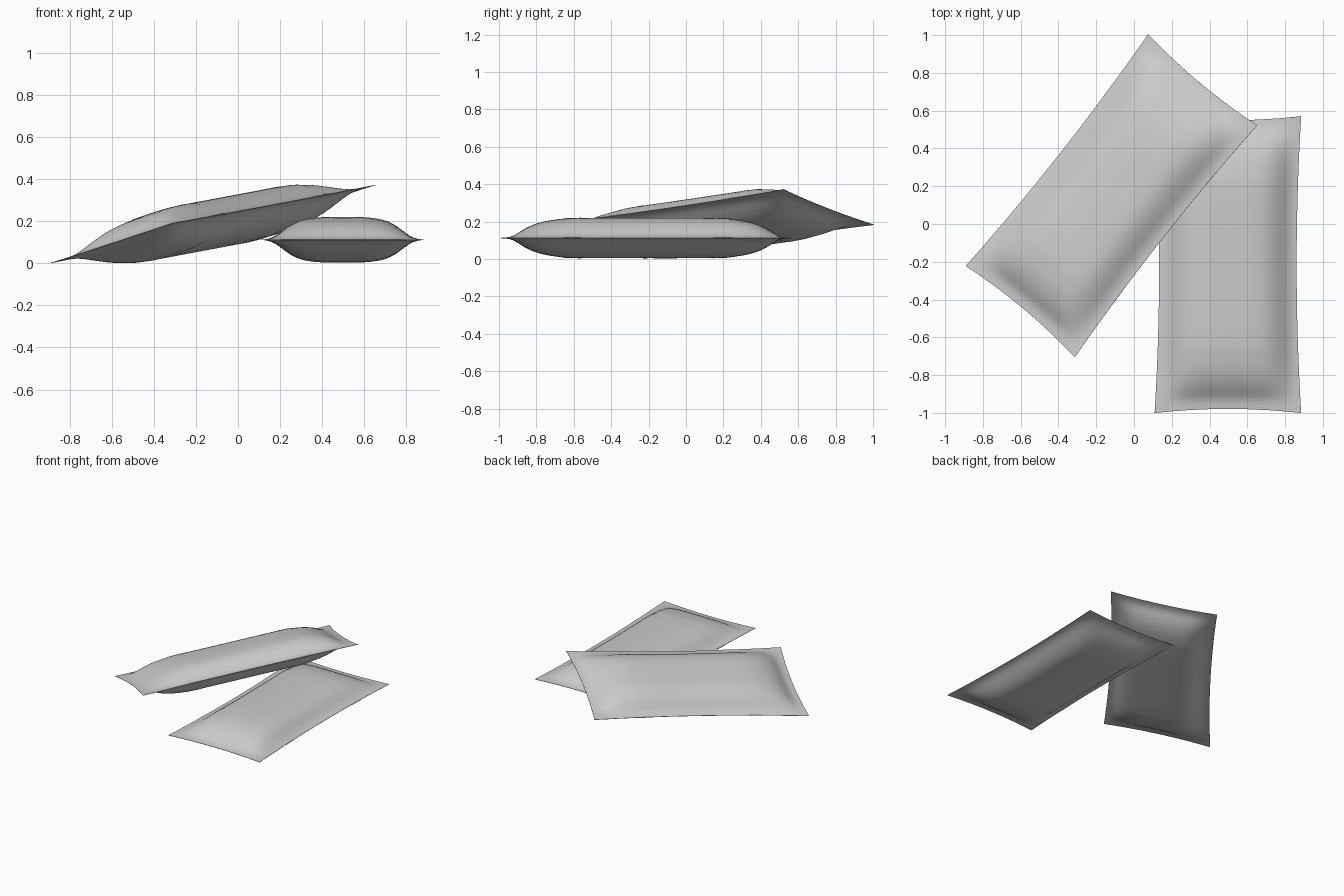
import bpy, bmesh, math
from mathutils import Matrix, Vector

if "Cube" in bpy.data.objects:
    bpy.data.objects.remove(bpy.data.objects["Cube"])

HALF_W, HALF_L, BULGE = 0.388, 0.786, 0.107
# puffiness (0..1) against distance from the sealed edge
SIDE = [(0, 0), (0.04, 0.06), (0.075, 0.3), (0.12, 0.62), (0.18, 0.87), (0.26, 0.98), (0.4, 1.0)]
END = [(0, 0), (0.06, 0.06), (0.1, 0.33), (0.16, 0.62), (0.23, 0.82), (0.33, 0.96), (0.45, 1.0), (0.8, 1.0)]


def lerp(table, d):
    for (a, fa), (b, fb) in zip(table, table[1:]):
        if d <= b:
            t = (d - a) / (b - a)
            return fa + (fb - fa) * t
    return table[-1][1]


def smooth(table, d):
    # soften the profile by averaging neighbours, but keep the seal at zero
    r = min(0.025, d)
    return sum(lerp(table, d + r * k / 3) for k in range(-3, 4)) / 7


def point(s, v, sign, lift):
    """Point on the pillow: s across (-1..1), v along, sign = top or bottom."""
    t = v / HALF_L
    half = HALF_W - 0.024 * (1 - t ** 2)
    y = v - 0.022 * math.copysign(1, v) * abs(t) ** 3 * (1 - s * s)
    puff = smooth(SIDE, HALF_W * (1 - abs(s))) * smooth(END, HALF_L - abs(v))
    return Vector((s * half, y, sign * (0.001 + lift + BULGE * puff)))


def pillow(name, matrix, v0, v1, rows, lift=0.0):
    """Closed pouch or wrap-around band between two positions along the length."""
    cols = 40
    ring = [(-1 + 2 * i / cols, 1) for i in range(cols + 1)]
    ring += [(s, -1) for s, _ in reversed(ring)]
    bm = bmesh.new()
    loops = []
    for j in range(rows + 1):
        v = v0 + (v1 - v0) * j / rows
        loops.append([bm.verts.new(point(s, v, k, lift)) for s, k in ring])
    n = len(ring)
    for a, b in zip(loops, loops[1:]):
        for i in range(n):
            bm.faces.new((a[i], a[(i + 1) % n], b[(i + 1) % n], b[i]))
    if lift == 0:  # close the sealed ends of the pouch
        for row in (loops[0], loops[-1]):
            for i in range(cols):
                bm.faces.new((row[i], row[i + 1], row[n - 2 - i], row[n - 1 - i]))
    bmesh.ops.recalc_face_normals(bm, faces=bm.faces)
    if lift:  # open band: make sure it faces outward
        bm.faces.ensure_lookup_table()
        f = bm.faces[cols // 2]
        if f.normal.z < 0:
            bmesh.ops.reverse_faces(bm, faces=bm.faces)
    mesh = bpy.data.meshes.new(name)
    bm.to_mesh(mesh)
    bm.free()
    ob = bpy.data.objects.new(name, mesh)
    bpy.context.collection.objects.link(ob)
    ob.matrix_world = matrix
    bpy.context.view_layer.objects.active = ob
    ob.select_set(True)
    bpy.ops.object.shade_smooth_by_angle(angle=math.radians(40))
    ob.select_set(False)


def packet(name, matrix):
    pillow(name + "_pouch", matrix, -HALF_L, HALF_L, 72)
    # two thin stripes wrapped around the pouch
    pillow(name + "_lower_stripe", matrix, -0.44, -0.347, 4, 0.0015)
    pillow(name + "_upper_stripe", matrix, 0.365, 0.46, 4, 0.0015)


# flat packet on the ground
packet("flat_packet", Matrix.Translation((0.497, -0.215, 0.112)))

# leaning packet, resting on the flat one
along = Vector((0.96, 1.22, 0.18)).normalized()
across = Vector((0.58, -0.48, 0.19))
across = (across - along * across.dot(along)).normalized()
up = across.cross(along)
lean = Matrix((across, along, up)).transposed().to_4x4()
packet("leaning_packet", Matrix.Translation((-0.119, 0.15, 0.187)) @ lean)
